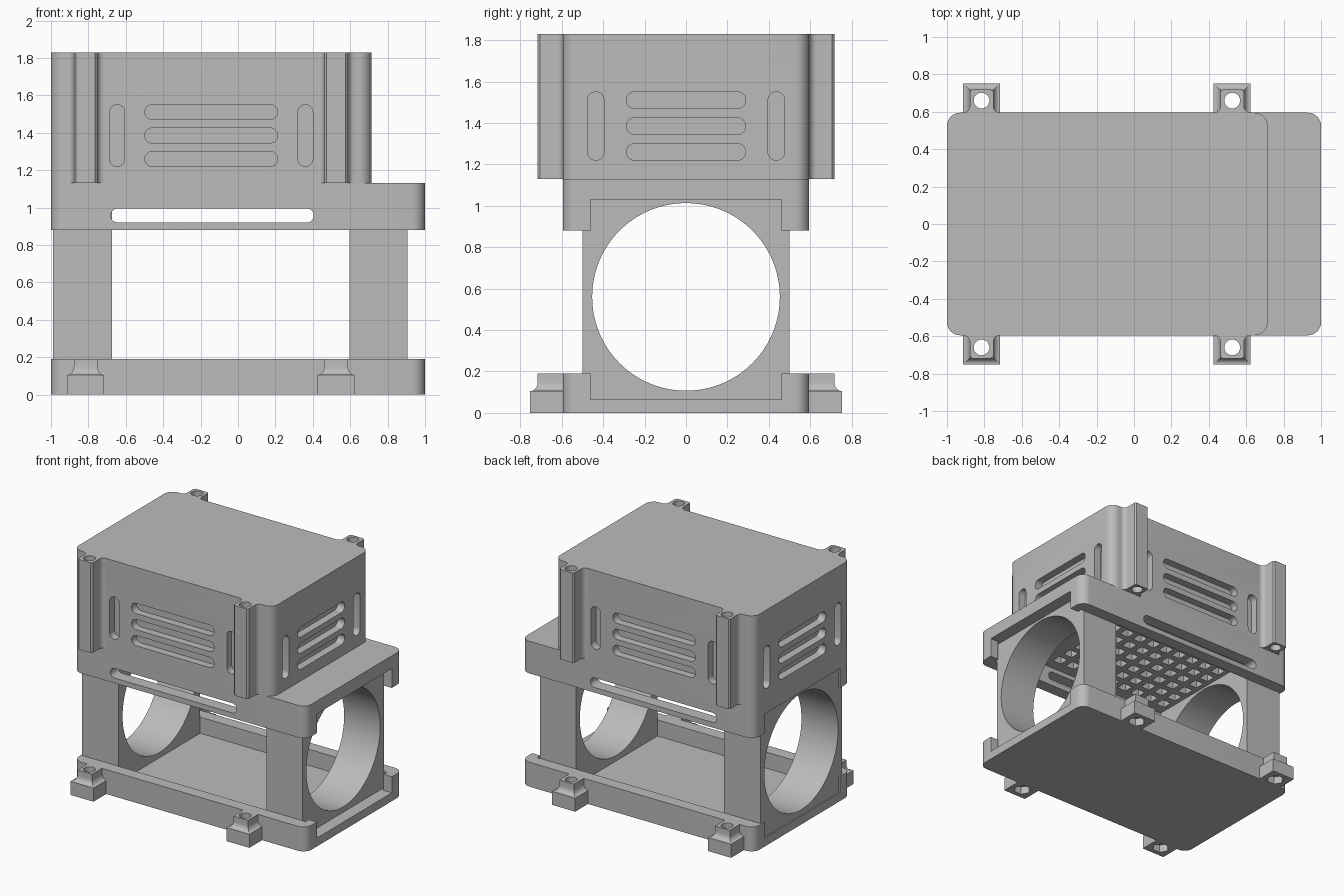
import bpy, bmesh, math

default = bpy.data.objects.get("Cube")
if default:
    bpy.data.objects.remove(default, do_unlink=True)

grey = bpy.data.materials.new("plain grey")
grey.use_nodes = True
COLOUR = (0.5, 0.5, 0.5, 1)
grey.diffuse_color = COLOUR
grey.node_tree.nodes["Principled BSDF"].inputs["Base Color"].default_value = COLOUR

HOLES_X = (-0.815, 0.525)   # screw columns
HOLE_Y = 0.66
HALF_Y = 0.595
BOX_RIGHT = 0.715


def rounded(x0, x1, y0, y1, r, seg=8):
    """Rounded rectangle outline, counter-clockwise."""
    pts = []
    corners = ((x1 - r, y1 - r), (x0 + r, y1 - r), (x0 + r, y0 + r), (x1 - r, y0 + r))
    for k, (cx, cy) in enumerate(corners):
        for i in range(seg + 1):
            a = math.pi / 2 * (k + i / seg)
            p = (cx + r * math.cos(a), cy + r * math.sin(a))
            if not pts or math.dist(p, pts[-1]) > 1e-5:
                pts.append(p)
    if math.dist(pts[0], pts[-1]) < 1e-5:
        pts.pop()
    return pts


def rect(x0, x1, y0, y1):
    return [(x0, y0), (x1, y0), (x1, y1), (x0, y1)]


def circle(cx, cy, r, n=32):
    return [(cx + r * math.cos(2 * math.pi * i / n), cy + r * math.sin(2 * math.pi * i / n))
            for i in range(n)]


def loft(bm, rings):
    """Skin a stack of equal-length rings and cap both ends."""
    loops = [[bm.verts.new(p) for p in ring] for ring in rings]
    n = len(loops[0])
    for a, b in zip(loops, loops[1:]):
        for i in range(n):
            bm.faces.new((a[i], a[(i + 1) % n], b[(i + 1) % n], b[i]))
    bm.faces.new(loops[0])
    bm.faces.new(loops[-1])


def prism(bm, pts, lo, hi, axis="z"):
    place = {"x": lambda a, b, t: (t, a, b),
             "y": lambda a, b, t: (a, t, b),
             "z": lambda a, b, t: (a, b, t)}[axis]
    loft(bm, [[place(a, b, t) for a, b in pts] for t in (lo, hi)])


def finish(name, bm):
    bmesh.ops.recalc_face_normals(bm, faces=bm.faces[:])
    mesh = bpy.data.meshes.new(name)
    bm.to_mesh(mesh)
    bm.free()
    mesh.materials.append(grey)
    obj = bpy.data.objects.new(name, mesh)
    bpy.context.collection.objects.link(obj)
    return obj


def part(name, bm, cutter_bm=None):
    """Make a part, cut it, and shade it with sharp edges kept."""
    obj = finish(name, bm)
    bpy.ops.object.select_all(action="DESELECT")
    obj.select_set(True)
    bpy.context.view_layer.objects.active = obj
    if cutter_bm:
        cutter = finish(name + "_cutter", cutter_bm)
        cutter.hide_render = True
        mod = obj.modifiers.new("cut", "BOOLEAN")
        mod.operation = "DIFFERENCE"
        mod.solver = "EXACT"
        mod.use_self = True
        mod.object = cutter
        bpy.ops.object.modifier_apply(modifier=mod.name)
        bpy.data.objects.remove(cutter, do_unlink=True)
    bpy.ops.object.shade_smooth_by_angle(angle=math.radians(30))
    return obj


def channel(bm, lo, hi):
    """Inner pocket plus the narrower opening through both ends."""
    prism(bm, rect(-0.93, 0.93, -0.5, 0.5), lo, hi)
    prism(bm, rect(-1.1, 1.1, -0.46, 0.46), lo, hi)


frame = rounded(-1, 1, -HALF_Y, HALF_Y, 0.07)
box_outline = rounded(-1, BOX_RIGHT, -HALF_Y, HALF_Y, 0.07)

# Base tray
body, cut = bmesh.new(), bmesh.new()
prism(body, frame, 0, 0.19)
channel(cut, 0.065, 0.4)
part("base_tray", body, cut)

# Upper deck: side slots and a ventilation grid
body, cut = bmesh.new(), bmesh.new()
prism(body, frame, 0.88, 1.13)
channel(cut, 0.7, 1.03)
part_slots = rounded(-0.68, 0.405, 0.92, 0.995, 0.037)
for s in (-1, 1):
    prism(cut, part_slots, min(s * 0.48, s * 0.7), max(s * 0.48, s * 0.7), "y")
PITCH, HOLE = 0.125, 0.038
for i in range(-4, 5):
    for j in range(-3, 4):
        x, y = -0.1 + i * PITCH, j * PITCH
        prism(cut, rect(x - HOLE, x + HOLE, y - HOLE, y + HOLE), 1.01, 1.2)
part("upper_deck", body, cut)

# End panels with large round openings
for name, x0, x1 in (("left_end_panel", -0.99, -0.675), ("right_end_panel", 0.595, 0.905)):
    body, cut = bmesh.new(), bmesh.new()
    prism(body, rect(-0.5, 0.5, 0.065, 1.03), x0, x1, "x")
    prism(cut, circle(0, 0.56, 0.453, 96), x0 - 0.1, x1 + 0.1, "x")
    part(name, body, cut)

# Upper housing with recessed vents on all four sides
DEPTH = 0.06


def vents(bm, centre, half_long, half_side, lo, hi, axis):
    for z in (1.26, 1.385, 1.51):
        prism(bm, rounded(centre - half_long, centre + half_long, z - 0.04, z + 0.04, 0.04),
              lo, hi, axis)
    for s in (-1, 1):
        c = centre + s * half_side
        prism(bm, rounded(c - 0.04, c + 0.04, 1.22, 1.55, 0.04), lo, hi, axis)


body, cut = bmesh.new(), bmesh.new()
prism(body, box_outline, 1.13, 1.72)
vents(cut, -0.143, 0.355, 0.503, -0.8, -HALF_Y + DEPTH, "y")
vents(cut, -0.143, 0.355, 0.503, HALF_Y - DEPTH, 0.8, "y")
vents(cut, 0, 0.288, 0.436, -1.2, -1 + DEPTH, "x")
vents(cut, 0, 0.288, 0.436, BOX_RIGHT - DEPTH, 0.9, "x")
part("housing", body, cut)

body = bmesh.new()
prism(body, box_outline, 1.72, 1.83)
part("housing_lid", body)


# Screw columns flaring into the housing walls
def column_outline(cx, s):
    flare, half, tip = 0.035, 0.063, 0.718
    side = [(half + flare, HALF_Y - 0.04)]
    for i in range(7):
        a = math.pi / 2 * i / 6
        side.append((half + flare * (1 - math.sin(a)), HALF_Y + flare * (1 - math.cos(a))))
    side += [(half, tip - 0.012), (half - 0.012, tip)]
    full = side + [(-x, y) for x, y in reversed(side)]
    return [(cx + x, s * y) for x, y in full]


# Feet: square block, concave neck, nut pocket below
def foot_ring(cx, s, inset, z):
    w = 0.099 - inset
    return [(cx + x, s * y, z) for x, y in rect(-w, w, 0.53, 0.752 - inset)]


for s, end in ((-1, "front"), (1, "back")):
    for cx, side in zip(HOLES_X, ("right", "left")):
        body, cut = bmesh.new(), bmesh.new()
        prism(body, column_outline(cx, s), 1.13, 1.83)
        prism(cut, circle(cx, s * HOLE_Y, 0.042), 1, 2)
        part(f"{end}_{side}_column", body, cut)

        body, cut = bmesh.new(), bmesh.new()
        rings = [foot_ring(cx, s, 0, 0)]
        for i in range(8):
            a = math.pi / 2 * i / 7
            rings.append(foot_ring(cx, s, 0.036 * math.sin(a), 0.105 + 0.045 * (1 - math.cos(a))))
        rings.append(foot_ring(cx, s, 0.036, 0.19))
        loft(body, rings)
        prism(cut, circle(cx, s * HOLE_Y, 0.042), -0.1, 0.3)
        prism(cut, circle(cx, s * HOLE_Y, 0.064, 6), -0.1, 0.06)
        part(f"{end}_{side}_foot", body, cut)
